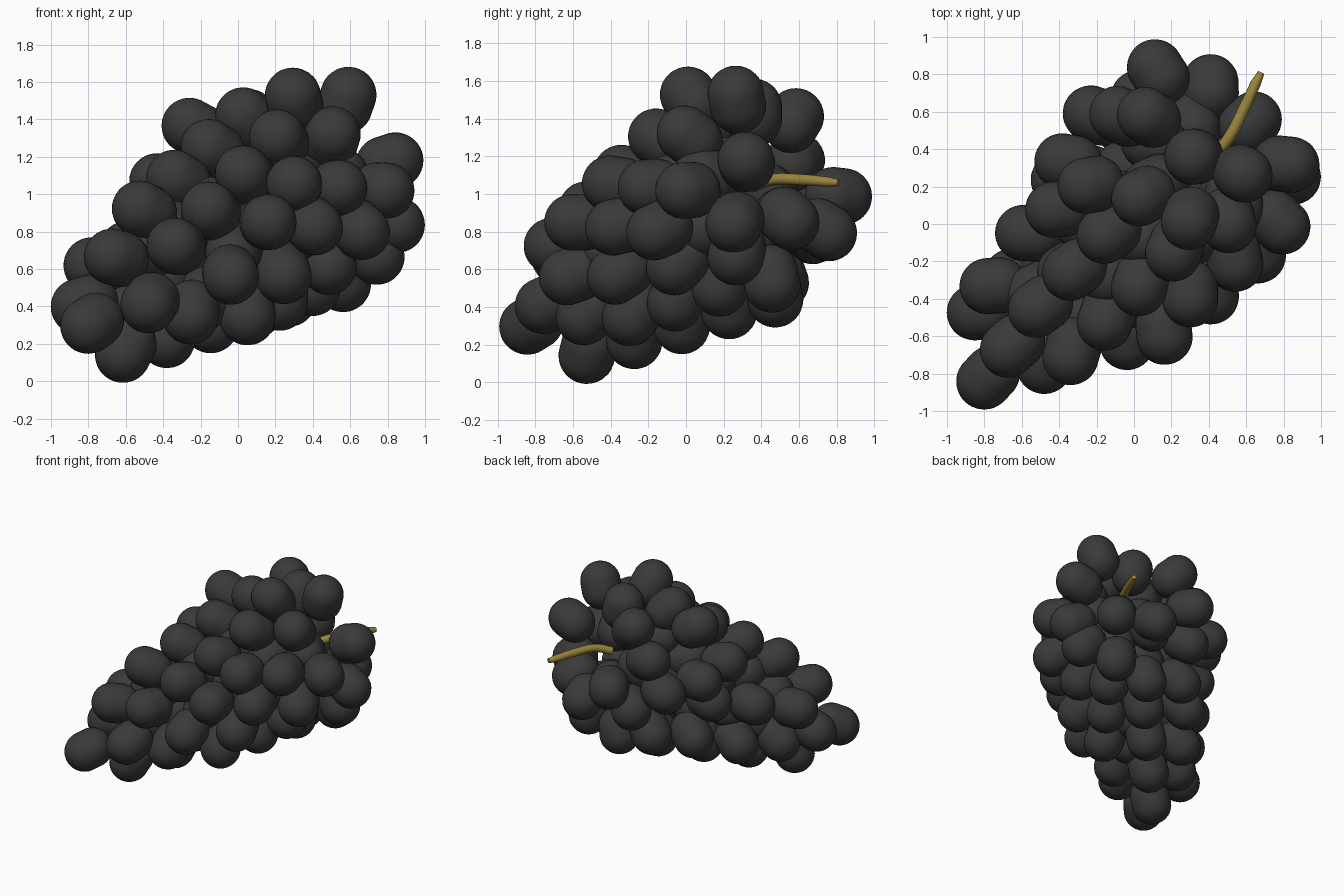
import bpy
import bmesh
import math
from mathutils import Vector, Matrix

old = bpy.data.objects.get("Cube")
if old:
    bpy.data.objects.remove(old, do_unlink=True)


def make_material(name, rgb):
    material = bpy.data.materials.new(name)
    material.use_nodes = True
    colour = (*rgb, 1)
    material.diffuse_color = colour
    shader = next(n for n in material.node_tree.nodes if n.type == "BSDF_PRINCIPLED")
    shader.inputs["Base Color"].default_value = colour
    return material


grape_black = make_material("grape black", (0.042, 0.042, 0.042))
stalk_ochre = make_material("stalk ochre", (0.32, 0.23, 0.045))

# Central line of the bunch, from the hanging tip to the stalk end
TIP = Vector((-0.72, -0.74, 0.36))
CROWN = Vector((0.42, 0.36, 1.04))
AXIS = (CROWN - TIP).normalized()
LENGTH = (CROWN - TIP).length
SIDE = Vector((0, 0, 1)).cross(AXIS).normalized()
UP = AXIS.cross(SIDE)


def build_grape_mesh():
    """One smooth blunt ovoid, long along its own z, shared by every grape."""
    bm = bmesh.new()
    bmesh.ops.create_uvsphere(bm, u_segments=28, v_segments=19, radius=0.15)
    for vert in bm.verts:
        vert.co.z += math.copysign(0.033, vert.co.z)
    for face in bm.faces:
        face.smooth = True
    mesh = bpy.data.meshes.new("grape")
    bm.to_mesh(mesh)
    bm.free()
    mesh.materials.append(grape_black)
    return mesh


grape_mesh = build_grape_mesh()
placed = []


def add_grape(name, centre):
    """Place a grape pointing away from where its little stalk joins the axis."""
    along = (centre - TIP).dot(AXIS) + 0.35
    root = TIP + AXIS * min(max(along, 0), LENGTH)
    turn = (centre - root).to_track_quat("Z", "Y").to_matrix().to_4x4()
    grape = bpy.data.objects.new(name, grape_mesh)
    grape.matrix_world = Matrix.Translation(centre) @ turn
    bpy.context.collection.objects.link(grape)
    placed.append(centre)


def add_row(name, start, end):
    """Evenly spaced grapes along a straight row."""
    start, end = Vector(start) / 100, Vector(end) / 100
    gaps = round((end - start).length / 0.33)
    for i in range(gaps + 1):
        add_grape(name, start.lerp(end, i / gaps))


def shell_point(along, angle, scale):
    """Point on the tapering envelope, at a distance from the tip."""
    radius = min(0.49 * along ** 0.4, 0.54) * scale
    outward = SIDE * math.cos(angle) + UP * math.sin(angle)
    return TIP + AXIS * along + outward * radius


# Rows of grapes running up the bunch, in hundredths
add_row("upper_front_grape", (-33, -68, 72), (22, -13, 129))
add_row("ridge_grape", (-50, -44, 91), (5, 15, 140))
add_row("front_grape", (16, -57, 85), (65, -14, 81))
add_row("left_shoulder_grape", (30, -37, 105), (77, 1, 102))
add_row("lower_front_grape", (24, -35, 58), (72, 27, 69))
add_row("lower_left_grape", (5, -28, 37), (40, 19, 53))
add_row("belly_grape", (-60, -52, 17), (10, 23, 41))
add_row("right_side_grape", (-75, -33, 62), (-37, 23, 80))
add_row("back_grape", (-20, 58, 95), (8, 57, 139))

# Single grapes that stand out at the tip and round the shoulders
tip_grapes = [
    (-78, -82, 31), (-82, -47, 41), (-65, -65, 66),
    (-47, -73, 42), (-25, -52, 37), (-4, -60, 57),
]
shoulder_grapes = [
    (-40, 8, 106), (-35, 33, 99), (-23, 21, 135), (30, 3, 150),
    (58, 27, 150), (32, 36, 143), (50, 2, 130), (81, 32, 117),
    (82, 26, 85), (13, 81, 99), (41, 73, 81), (62, 54, 87),
]
for name, group in (("tip_grape", tip_grapes), ("shoulder_grape", shoulder_grapes)):
    for hundredths in group:
        add_grape(name, Vector(hundredths) / 100)

# Pack the rest of the envelope, then a smaller core inside that closes the gaps
GOLDEN = math.pi * (3 - math.sqrt(5))
STEPS = 600
for name, scale, spacing in (("packed_grape", 1, 0.3), ("packed_grape", 0.95, 0.25),
                             ("core_grape", 0.5, 0.23)):
    for i in range(STEPS):
        centre = shell_point(0.2 + 1.5 * i / STEPS, i * GOLDEN, scale)
        if all((centre - other).length > spacing for other in placed):
            add_grape(name, centre)


# Stalk: round tapering curve through (position, width) points
curve = bpy.data.curves.new("stalk", "CURVE")
curve.dimensions = "3D"
curve.bevel_depth = 0.031
curve.bevel_resolution = 3
curve.use_fill_caps = True
path = [
    (CROWN, 1), ((0.5, 0.45, 1.075), 1), ((0.59, 0.62, 1.075), 1),
    ((0.65, 0.75, 1.065), 0.9), ((0.68, 0.81, 1.06), 0.6),
]
spline = curve.splines.new("BEZIER")
spline.bezier_points.add(len(path) - 1)
for knot, (position, width) in zip(spline.bezier_points, path):
    knot.co = position
    knot.radius = width
    knot.handle_left_type = knot.handle_right_type = "AUTO"
curve.materials.append(stalk_ochre)
stalk = bpy.data.objects.new("stalk", curve)
bpy.context.collection.objects.link(stalk)
